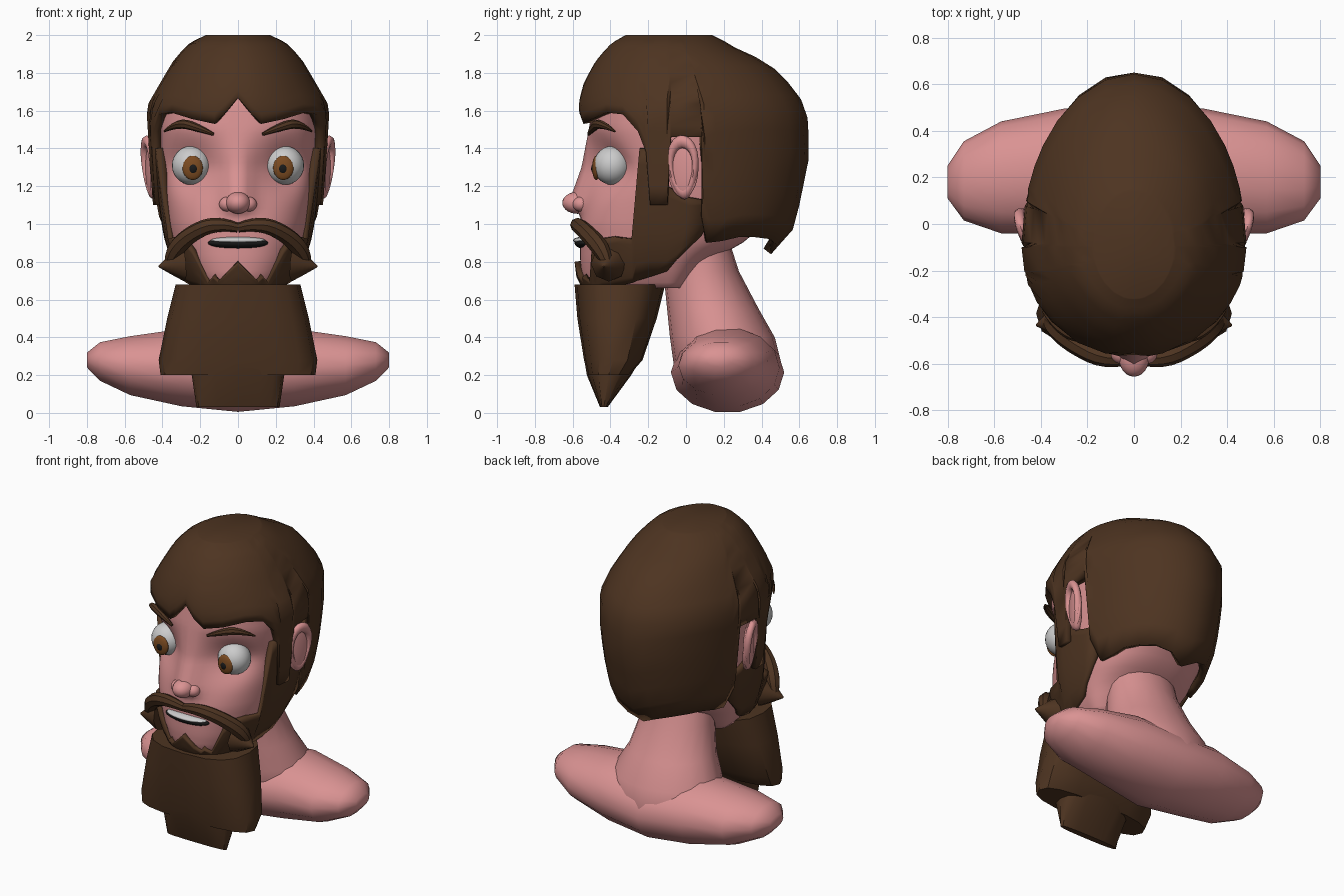
import bpy, bmesh
from math import sin, cos, pi, radians, exp, copysign

if "Cube" in bpy.data.objects:
    bpy.data.objects.remove(bpy.data.objects["Cube"])


def material(name, rgb):
    m = bpy.data.materials.new(name)
    m.diffuse_color = (*rgb, 1)
    m.use_nodes = True
    m.node_tree.nodes["Principled BSDF"].inputs["Base Color"].default_value = m.diffuse_color
    return m


SKIN = material("skin", (0.70, 0.29, 0.29))
HAIR = material("hair_brown", (0.075, 0.034, 0.015))
WHITE = material("white", (0.75, 0.75, 0.75))
IRIS = material("iris_brown", (0.2, 0.07, 0.015))
BLACK = material("black", (0.01, 0.01, 0.01))


def finish(ob, name, mat, angle=40):
    ob.name = name
    ob.data.materials.clear()
    ob.data.materials.append(mat)
    bpy.ops.object.select_all(action='DESELECT')
    ob.select_set(True)
    bpy.context.view_layer.objects.active = ob
    bpy.ops.object.shade_smooth_by_angle(angle=radians(angle))
    return ob


def grid(name, rows, mat, closed=False, caps=False, angle=40):
    """Skin a list of equally long point rows."""
    bm = bmesh.new()
    vs = [[bm.verts.new(p) for p in r] for r in rows]
    n = len(rows[0])
    for a, b in zip(vs, vs[1:]):
        for i in range(n if closed else n - 1):
            j = (i + 1) % n
            bm.faces.new((a[i], a[j], b[j], b[i]))
    if caps:
        bm.faces.new(vs[0][::-1])
        bm.faces.new(vs[-1])
    bmesh.ops.remove_doubles(bm, verts=bm.verts, dist=1e-4)
    if caps:
        bmesh.ops.recalc_face_normals(bm, faces=bm.faces)
    me = bpy.data.meshes.new(name)
    bm.to_mesh(me)
    bm.free()
    ob = bpy.data.objects.new(name, me)
    bpy.context.collection.objects.link(ob)
    return finish(ob, name, mat, angle)


def lerp(table, z):
    """Interpolate rows (z, a, b, ...) sorted by rising z."""
    if z <= table[0][0]:
        return table[0][1:]
    for p, q in zip(table, table[1:]):
        if z <= q[0]:
            t = (z - p[0]) / (q[0] - p[0])
            return [u + (v - u) * t for u, v in zip(p[1:], q[1:])]
    return table[-1][1:]


def spow(v, e):
    return copysign(abs(v) ** e, v)


def ring_pt(table, z, a, e=1.0, grow=0.0, yc=-0.1):
    """Egg-shaped section; angle 0 is the front, 90 degrees is +x."""
    yf, yb, hw = lerp(table, z)
    if yc is None:
        yc = (yf + yb) / 2
    s, c = spow(sin(a), e), spow(cos(a), e)
    b = (yc - yf if c > 0 else yb - yc) + grow
    return [(hw + grow) * s, yc - b * c, z]


def loft(name, table, mat, n=16, e=1.0, angle=40):
    rows = [[ring_pt(table, t[0], 2 * pi * i / n, e, yc=None) for i in range(n)] for t in table]
    return grid(name, rows, mat, True, True, angle)


def thicken(ob, t):
    m = ob.modifiers.new("thickness", 'SOLIDIFY')
    m.thickness, m.offset = t, -1


def mirrored(cols):
    return [(-c[0], *c[1:]) for c in reversed(cols) if c[0] > 0] + cols


def ball(name, loc, scale, mat, rot=0):
    bpy.ops.mesh.primitive_uv_sphere_add(segments=24, ring_count=14, location=loc, rotation=(0, 0, rot))
    ob = bpy.context.object
    ob.scale = scale
    return finish(ob, name, mat)


def tube(name, pts, mat):
    """Tapered strand through points (x, y, z, radius)."""
    cu = bpy.data.curves.new(name, 'CURVE')
    cu.dimensions = '3D'
    cu.bevel_depth, cu.bevel_resolution, cu.use_fill_caps = 1, 2, True
    sp = cu.splines.new('NURBS')
    sp.points.add(len(pts) - 1)
    for p, (x, y, z, r) in zip(sp.points, pts):
        p.co, p.radius = (x, y, z, 1), r
    sp.order_u, sp.use_endpoint_u, sp.resolution_u = 3, True, 4
    ob = bpy.data.objects.new(name, cu)
    bpy.context.collection.objects.link(ob)
    bpy.ops.object.select_all(action='DESELECT')
    ob.select_set(True)
    bpy.context.view_layer.objects.active = ob
    bpy.ops.object.convert(target='MESH')
    return finish(bpy.context.object, name, mat)


# Shoulders: sections along x (x, centre y, centre z, radius y, radius z)
half = [(0, .22, .215, .3, .215), (.3, .225, .24, .27, .21), (.57, .2, .25, .24, .16),
        (.73, .185, .272, .17, .105), (.8, .18, .28, .07, .04)]
rows = [[(x, cy + ry * cos(2 * pi * i / 14), cz + rz * sin(2 * pi * i / 14)) for i in range(14)]
        for x, cy, cz, ry, rz in mirrored(half)]
grid("shoulders", rows, SKIN, True, True, 60)

# Neck leaning back into the shoulders
loft("neck", [(.12, .0, .46, .25), (.22, -.06, .515, .38), (.4, -.085, .47, .36), (.55, -.1, .385, .28),
              (.75, -.12, .28, .235), (1.0, -.12, .2, .22)], SKIN, 20, 1, 60)

# Head with eye sockets and nose bridge (z, front y, back y, half width)
HEAD = [(.66, -.52, .0, .24), (.72, -.55, .05, .28), (.8, -.56, .12, .32), (.9, -.56, .3, .355), (1.0, -.56, .42, .375),
        (1.15, -.53, .48, .395), (1.3, -.5, .5, .41), (1.5, -.515, .5, .425), (1.65, -.49, .5, .42),
        (1.8, -.4, .4, .33), (1.9, -.25, .2, .2)]
rows = []
for k in range(42):
    z = .66 + 1.24 * k / 41
    row = []
    for i in range(72):
        p = ring_pt(HEAD, z, 2 * pi * i / 72, .85)
        if p[1] < -.15:
            p[1] += .09 * exp(-((abs(p[0]) - .26) / .13) ** 2 - ((z - 1.3) / .13) ** 2)
            bridge = lerp([(1.04, 0), (1.1, .085), (1.3, .055), (1.5, 0)], z)[0]
            p[1] -= bridge * exp(-(p[0] / .075) ** 2)
        row.append(p)
    rows.append(row)
grid("head", rows, SKIN, True, True, 60)

# Nose tip and nostrils
ball("nose_tip", (0, -.575, 1.112), (.065, .08, .058), SKIN)

# Hair shell: columns of (angle, lower edge z)
HAIRT = [(.83, -.5, .44, .34), (.95, -.5, .56, .41), (1.1, -.5, .6, .45), (1.37, -.53, .655, .47), (1.62, -.575, .64, .485),
         (1.75, -.54, .54, .41), (1.86, -.48, .43, .345), (1.92, -.43, .28, .295), (1.96, -.39, .22, .255),
         (2.0, -.32, .14, .17)]
edge = mirrored([(0, 1.67), (8, 1.59), (15, 1.53), (30, 1.555), (47, 1.59), (60, 1.58), (70, 1.49), (75, 1.38),
                 (77, 1.1), (90, 1.1), (91.5, 1.46), (104, 1.46), (105.5, 1.04), (110, .9), (118, .91),
                 (126, .93), (137, .93), (150, .92), (165, .89), (180, .84)])
rows = []
for k in range(15):
    rows.append([ring_pt(HAIRT, lo + (2 - lo) * sin(k / 14 * pi / 2), radians(a)) for a, lo in edge])
rows.append([(0, -.1, 2.0)] * len(edge))
thicken(grid("hair", rows, HAIR), .05)

# Jaw beard with sideburns and zigzag chin edge: columns of (angle, low z, high z)
jaw = mirrored([(0, .64, .8), (10, .64, .73), (18, .64, .695), (22, .64, .72), (30, .64, .69), (38, .65, .86),
                (45, .66, .92), (58, .67, .93), (71, .69, .92), (74, .7, 1.4), (82, .72, 1.4),
                (90, .75, 1.2), (98, .81, 1.14), (109, .94, 1.12)])
rows = [[ring_pt(HEAD, lo + (hi - lo) * k / 8, radians(a), .85, .03) for a, lo, hi in jaw] for k in range(9)]
thicken(grid("jaw_beard", rows, HAIR), .04)

# Long beard and its lower middle lock
loft("long_beard", [(.2, -.52, -.3, .41), (.28, -.54, -.23, .42), (.5, -.575, -.155, .375),
                    (.68, -.59, -.11, .33)], HAIR, 16, .75)
loft("beard_tip", [(.03, -.455, -.415, .22), (.2, -.525, -.29, .245), (.32, -.545, -.22, .23)], HAIR, 16, .75)

# Mouth and teeth
ball("mouth", (0, -.535, .9), (.16, .055, .032), BLACK)
ball("teeth", (0, -.54, .913), (.145, .058, .02), WHITE)

for s, side in ((-1, "left"), (1, "right")):
    # Eyes
    ball(side + "_eye", (s * .247, -.39, 1.31), (.103, .1, .103), WHITE)
    ball(side + "_iris", (s * .24, -.475, 1.297), (.054, .022, .064), IRIS)
    ball(side + "_pupil", (s * .238, -.486, 1.293), (.025, .016, .028), BLACK)
    ball(side + "_nostril", (s * .055, -.555, 1.105), (.045, .045, .04), SKIN)
    # Eyebrow
    tube(side + "_eyebrow", [(s * .13, -.515, 1.475, .008), (s * .21, -.495, 1.51, .022),
                             (s * .32, -.455, 1.54, .027), (s * .39, -.375, 1.49, .005)], HAIR)
    # Moustache half and its flared end
    tube(side + "_moustache", [(0, -.575, .98, .025), (s * .11, -.59, 1.01, .04), (s * .25, -.52, .95, .045),
                               (s * .34, -.44, .86, .05), (s * .36, -.42, .8, .03)], HAIR)
    tube(side + "_moustache_tuft", [(s * .29, -.41, .79, .095), (s * .35, -.42, .785, .06),
                                    (s * .42, -.435, .775, .004)], HAIR)
    # Ear: rim and inner dish
    rot = -s * radians(18)
    bpy.ops.mesh.primitive_torus_add(major_radius=.8, minor_radius=.2, major_segments=24, minor_segments=8)
    rim = bpy.context.object
    for v in rim.data.vertices:
        x, y, z = v.co
        v.co = (z * .12 + s * .02 * y, x * .1 * (.85 + .2 * y), y * .17)
    rim.location, rim.rotation_euler = (s * .465, -.015, 1.3), (0, 0, rot)
    finish(rim, side + "_ear_rim", SKIN, 60)
    rim.data.flip_normals() if rim.data.polygons[0].normal.dot(rim.data.polygons[0].center) < -1 else None
    ball(side + "_ear", (s * .455, -.015, 1.295), (.025, .085, .155), SKIN, rot)
